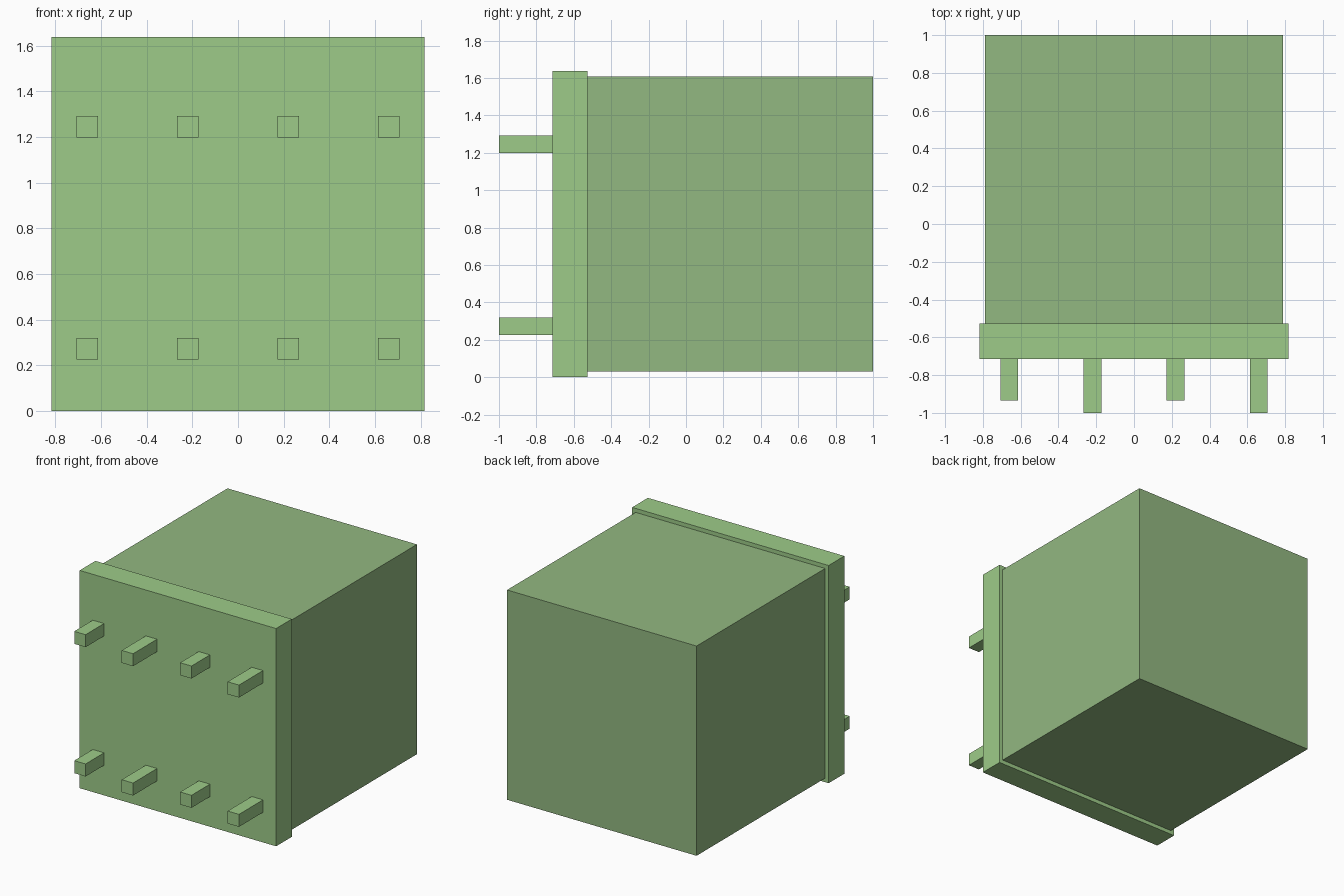
import bpy

if "Cube" in bpy.data.objects:
    bpy.data.objects.remove(bpy.data.objects["Cube"])


def material(name, rgb):
    m = bpy.data.materials.new(name)
    m.diffuse_color = (*rgb, 1)
    m.use_nodes = True
    m.node_tree.nodes["Principled BSDF"].inputs["Base Color"].default_value = m.diffuse_color
    return m


def box(name, lo, hi, mat):
    size = [b - a for a, b in zip(lo, hi)]
    centre = [(a + b) / 2 for a, b in zip(lo, hi)]
    bpy.ops.mesh.primitive_cube_add(size=1, location=centre)
    ob = bpy.context.object
    ob.name = name
    ob.scale = size
    bpy.ops.object.transform_apply(location=False, rotation=False, scale=True)
    ob.data.materials.append(mat)
    return ob


light_green = material("light_green", (0.34, 0.60, 0.25))
body_green = material("body_green", (0.29, 0.48, 0.22))

PLATE_FRONT, PLATE_BACK = -0.714, -0.527

# Main housing and the slightly larger base plate in front of it
box("housing", (-0.788, PLATE_BACK, 0.03), (0.788, 1.0, 1.607), body_green)
box("base_plate", (-0.817, PLATE_FRONT, 0), (0.817, PLATE_BACK, 1.637), light_green)

# Two rows of square pins, alternating short and long
h = 0.047
for row, z in (("lower", 0.273), ("upper", 1.245)):
    for i, x in enumerate((-0.661, -0.22, 0.22, 0.661)):
        tip = -1.0 if i % 2 else -0.934
        box(f"{row}_pin_{i + 1}", (x - h, tip, z - h), (x + h, PLATE_FRONT, z + h), light_green)
